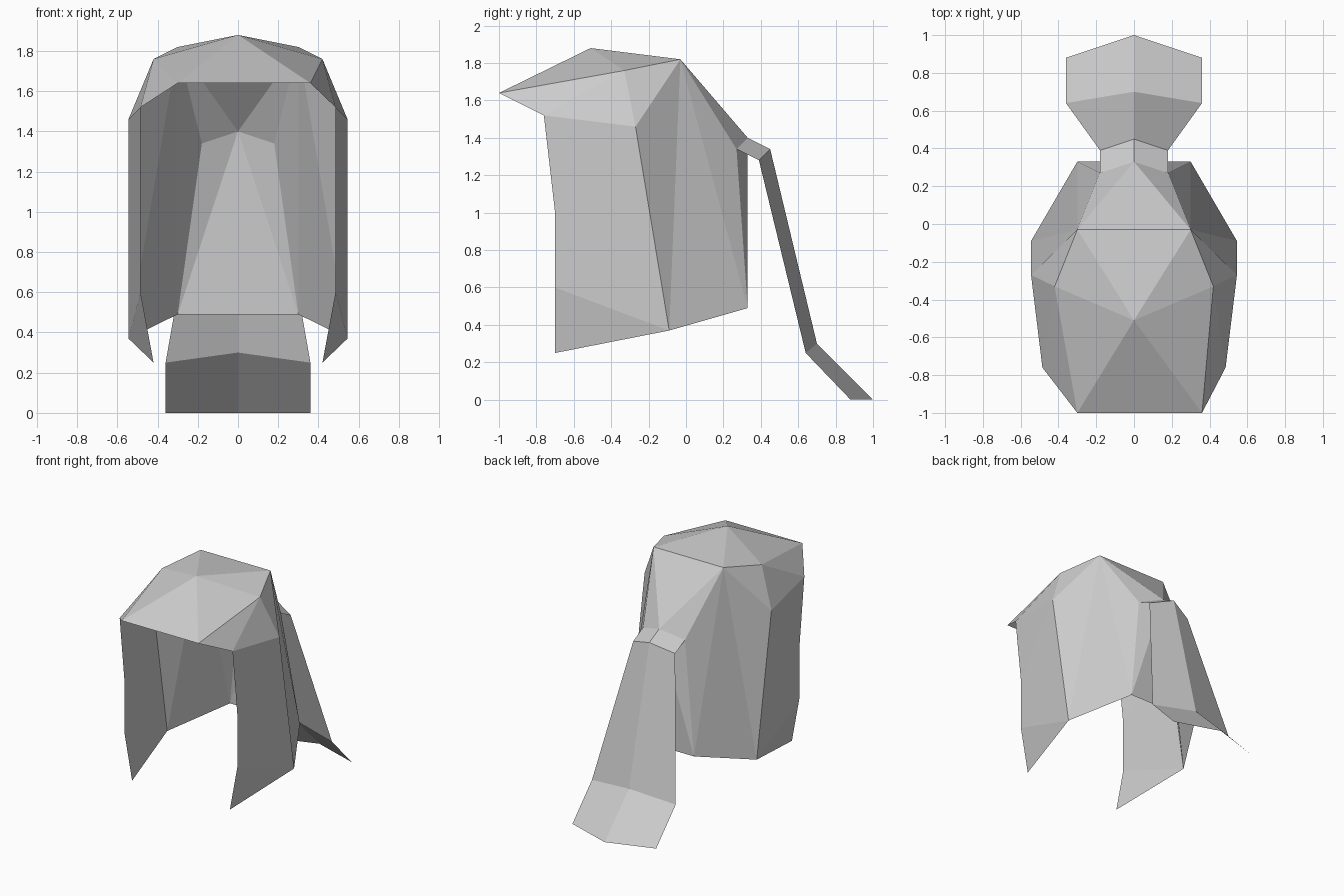
import bpy
import bmesh

cube = bpy.data.objects.get("Cube")
if cube:
    bpy.data.objects.remove(cube, do_unlink=True)

hair = bpy.data.materials.new("hair_grey")
hair.use_nodes = True
grey = (0.6, 0.6, 0.6, 1)
hair.diffuse_color = grey
hair.node_tree.nodes["Principled BSDF"].inputs["Base Color"].default_value = grey

# Points of the left half; those on x = 0 are shared by both halves
POINTS = {
    "apex": (0, -0.51, 1.88),
    "fringe": (0.36, -1, 1.64),
    "temple": (0.42, -0.33, 1.76),
    "crown": (0.30, -0.03, 1.82),
    "brow": (0.485, -0.76, 1.52),
    "ear": (0.545, -0.27, 1.46),
    "lock_upper": (0.485, -0.70, 1.0),
    "lock_lower": (0.485, -0.70, 0.6),
    "lock_tip": (0.42, -0.70, 0.25),
    "side_hem": (0.545, -0.09, 0.37),
    "back_hem": (0.30, 0.33, 0.49),
    "knot_mid": (0, 0.33, 1.40),
    "knot_side": (0.18, 0.27, 1.34),
}


def point(name, side):
    x, y, z = POINTS[name]
    if name == "fringe" and side < 0:
        x = 0.30  # the fringe is slightly uneven
    return (side * x, y, z)


def build(name, corner_lists):
    """Make one flat-shaded sheet from lists of corner positions."""
    bm = bmesh.new()
    verts = {}
    for corners in corner_lists:
        for co in corners:
            if co not in verts:
                verts[co] = bm.verts.new(co)
        bm.faces.new([verts[co] for co in corners])
    mesh = bpy.data.meshes.new(name)
    bm.to_mesh(mesh)
    bm.free()
    mesh.materials.append(hair)
    obj = bpy.data.objects.new(name, mesh)
    bpy.context.scene.collection.objects.link(obj)
    return obj


def half(faces, side):
    """Corner lists for one side, wound so that faces look outward."""
    return [[point(n, side) for n in f.split()][::side] for f in faces]


def both(faces):
    return half(faces, 1) + half(faces, -1)


def bridge(a, b, c):
    """A middle face: the a point, then b on the left and c on the right."""
    return [point(a, 1), point(b, 1), point(c, -1)]


# Top of the head with the fringe
build("hair_cap", both([
    "apex fringe temple",
    "apex temple crown",
    "fringe brow temple",
    "brow ear temple",
    "ear crown temple",
]) + [bridge("apex", "crown", "crown"),
      bridge("apex", "fringe", "fringe")[::-1]])

# Long locks in front of the ears
locks = ["brow lock_upper ear",
         "lock_upper lock_lower side_hem ear",
         "lock_lower lock_tip side_hem"]
for label, side in (("left", 1), ("right", -1)):
    build(label + "_side_lock", half(locks, side))

# Back of the hair down to the hem
build("back_hair", both([
    "ear side_hem crown",
    "side_hem back_hem crown",
    "back_hem knot_side crown",
    "knot_side knot_mid crown",
    "back_hem knot_mid knot_side",
]) + [bridge("knot_mid", "crown", "crown"),
      bridge("knot_mid", "back_hem", "back_hem")[::-1]])

# Ponytail: rows of half width, side y and z, middle y and z
rows = [
    (0.18, 0.27, 1.34, 0.33, 1.40),
    (0.18, 0.39, 1.28, 0.45, 1.34),
    (0.36, 0.64, 0.25, 0.70, 0.30),
    (0.36, 0.88, 0.0, 1.0, 0.0),
]
tail = []
for upper, lower in zip(rows, rows[1:]):
    for side in (1, -1):
        quad = [(0, upper[3], upper[4]),
                (side * upper[0], upper[1], upper[2]),
                (side * lower[0], lower[1], lower[2]),
                (0, lower[3], lower[4])]
        tail.append(quad[::-side])
build("ponytail", tail)
